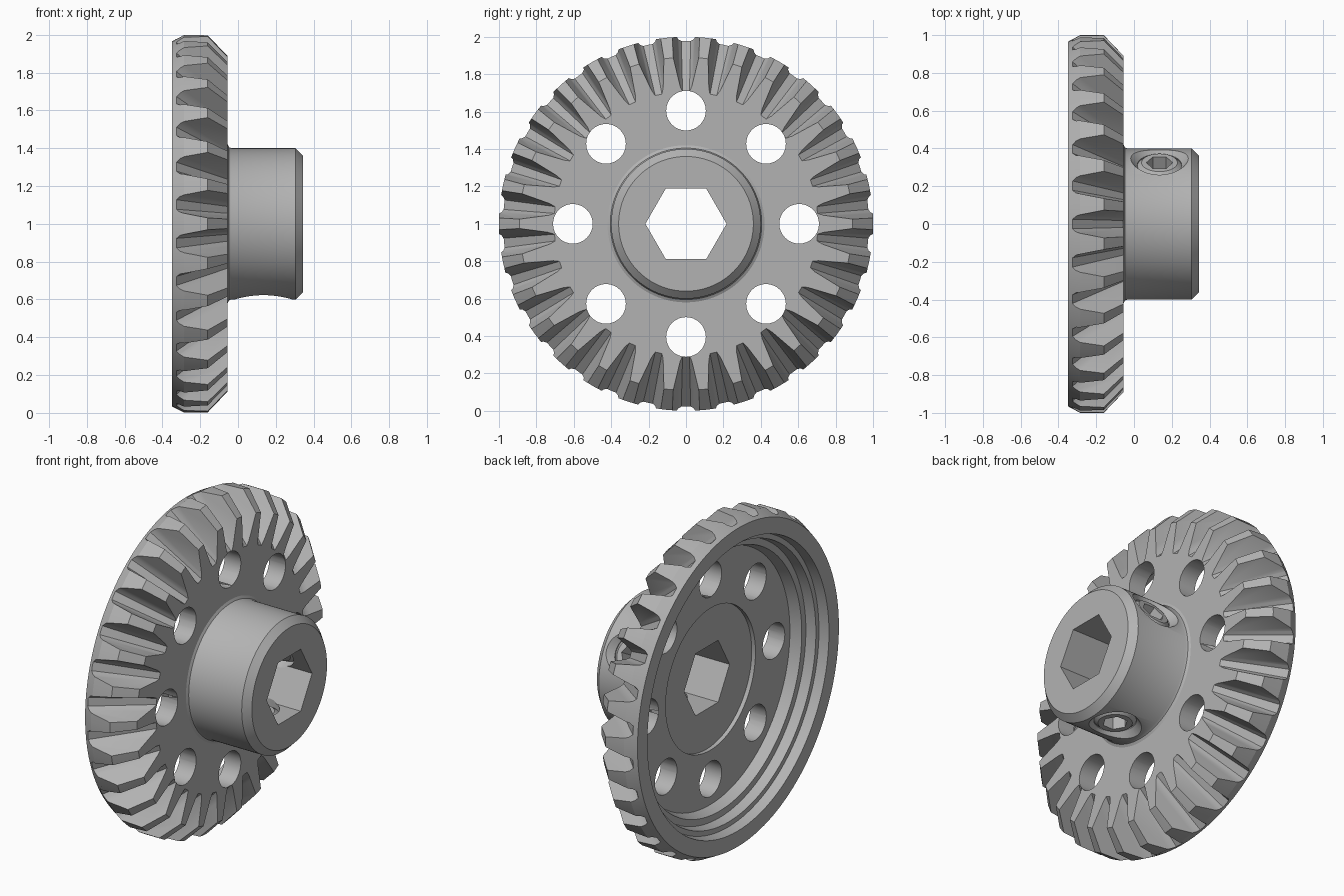
import bpy, bmesh, math
from mathutils import Vector, Matrix

if "Cube" in bpy.data.objects:
    bpy.data.objects.remove(bpy.data.objects["Cube"])

TEETH = 30
steel = bpy.data.materials.new("grey_steel")
steel.diffuse_color = (0.45, 0.45, 0.45, 1)
steel.use_nodes = True
steel.node_tree.nodes["Principled BSDF"].inputs["Base Color"].default_value = steel.diffuse_color


def make_object(name, bm):
    bmesh.ops.recalc_face_normals(bm, faces=bm.faces)
    mesh = bpy.data.meshes.new(name)
    bm.to_mesh(mesh)
    bm.free()
    mesh.materials.append(steel)
    ob = bpy.data.objects.new(name, mesh)
    bpy.context.collection.objects.link(ob)
    return ob


def loft(bm, rings, closed=False):
    """Join rings of points; cap the ends unless the loft closes on itself."""
    vs = [[bm.verts.new(p) for p in ring] for ring in rings]
    n = len(vs[0])
    pairs = list(zip(vs, vs[1:])) + ([(vs[-1], vs[0])] if closed else [])
    for a, b in pairs:
        for i in range(n):
            j = (i + 1) % n
            bm.faces.new((a[i], a[j], b[j], b[i]))
    if not closed:
        bm.faces.new(vs[0])
        bm.faces.new(vs[-1])


def circle(x, r, segs, turn=0.0):
    """Ring of points round the x axis."""
    return [Vector((x, r * math.cos(turn + math.tau * i / segs),
                    r * math.sin(turn + math.tau * i / segs))) for i in range(segs)]


def lathe(bm, profile, segs, closed=False, turn=0.0, matrix=None):
    rings = [circle(x, r, segs, turn) for x, r in profile]
    if matrix:
        rings = [[matrix @ p for p in ring] for ring in rings]
    loft(bm, rings, closed)


def activate(ob):
    bpy.ops.object.select_all(action='DESELECT')
    ob.select_set(True)
    bpy.context.view_layer.objects.active = ob


def cut(ob, bm):
    cutter = make_object("cutter", bm)
    cutter.hide_render = True
    mod = ob.modifiers.new("cut", 'BOOLEAN')
    mod.operation = 'DIFFERENCE'
    mod.solver = 'EXACT'
    mod.object = cutter
    activate(ob)
    bpy.ops.object.modifier_apply(modifier=mod.name)
    bpy.data.objects.remove(cutter)


# Gear blank: recessed back, toothed rim, web and hub in one turned profile
blank = [(-0.14, 0.1), (-0.14, 0.43), (-0.165, 0.43), (-0.165, 0.76),
         (-0.23, 0.78), (-0.23, 0.82), (-0.29, 0.83), (-0.29, 0.86), (-0.35, 0.87),
         (-0.35, 0.965), (-0.285, 1.0), (-0.16, 1.0), (-0.055, 0.89),
         (-0.055, 0.42), (-0.047, 0.405), (-0.035, 0.4), (0.305, 0.4),
         (0.345, 0.36), (0.345, 0.1)]
bm = bmesh.new()
lathe(bm, blank, 120, closed=True)
gear = make_object("bevel_gear", bm)

# Tooth gaps: tapering trapezoid grooves running down the cone
start, end = Vector((-0.333, 0.985)), Vector((-0.055, 0.705))
along = (end - start).normalized()
out = Vector((-along.y, along.x))
length = (end - start).length


def groove_ring(t, angle):
    base = start + along * t
    half = 0.043 * base.y
    section = [(-half * 0.6, 0), (-half, 0.02), (-half - 0.056, 0.2)]
    section += [(-w, h) for w, h in reversed(section)]
    ring = []
    for w, h in section:
        x, r = base + out * h
        ring.append(Vector((x, r * math.cos(angle) - w * math.sin(angle),
                            r * math.sin(angle) + w * math.cos(angle))))
    return ring


bm = bmesh.new()
for k in range(TEETH):
    a = math.tau * (k + 0.5) / TEETH
    loft(bm, [groove_ring(-0.07, a), groove_ring(length + 0.04, a)])
cut(gear, bm)

# Hex bore and the eight round web holes
bm = bmesh.new()
lathe(bm, [(-0.5, 0.217), (0.5, 0.217)], 6)
for k in range(8):
    a = math.tau * k / 8
    m = Matrix.Translation((0, 0.605 * math.cos(a), 0.605 * math.sin(a)))
    lathe(bm, [(-0.5, 0.106), (0.0, 0.106)], 32, matrix=m)
cut(gear, bm)

# Set screw holes with countersinks, and the socket set screws
for name, angle in (("set_screw_side", math.radians(30)), ("set_screw_bottom", math.radians(270))):
    m = (Matrix.Translation((0.135, 0, 0)) @ Matrix.Rotation(angle, 4, 'X')
         @ Matrix.Rotation(math.pi / 2, 4, 'Z'))
    bm = bmesh.new()
    lathe(bm, [(0.1, 0.118), (0.36, 0.118), (0.42, 0.17)], 40, matrix=m)
    cut(gear, bm)
    bm = bmesh.new()
    lathe(bm, [(0.2, 0.09), (0.22, 0.117), (0.355, 0.117), (0.375, 0.095),
               (0.375, 0.094)], 40, matrix=m)
    screw = make_object(name, bm)
    bm = bmesh.new()
    lathe(bm, [(0.27, 0.07), (0.5, 0.07)], 6, matrix=m)
    cut(screw, bm)

# Stand the gear on the ground and keep machined edges crisp
for ob in list(bpy.context.collection.objects):
    ob.data.transform(Matrix.Translation((0, 0, 1)))
    activate(ob)
    bpy.ops.object.shade_smooth_by_angle(angle=math.radians(25))
